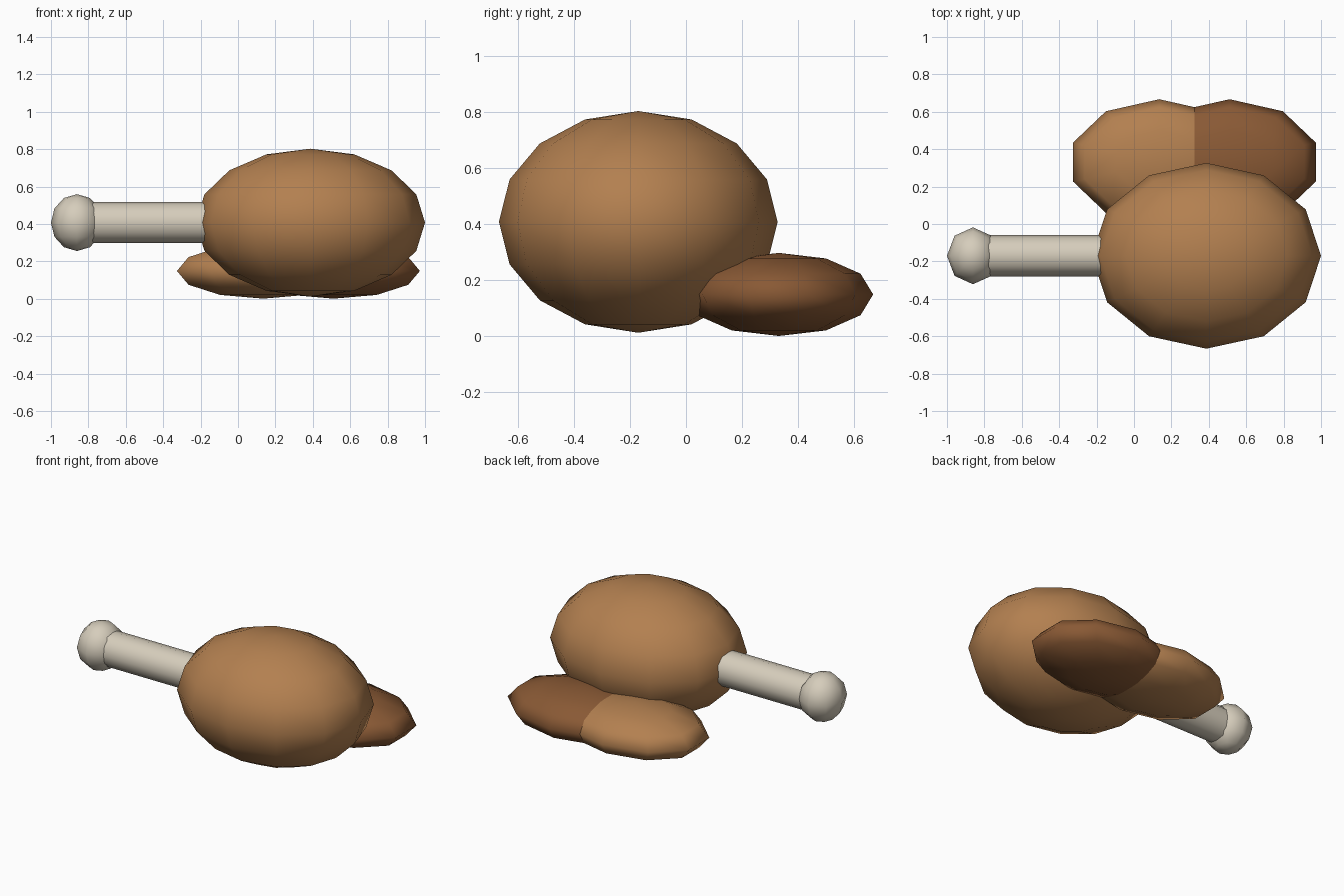
import bpy, bmesh, math
from mathutils import Matrix

if "Cube" in bpy.data.objects:
    bpy.data.objects.remove(bpy.data.objects["Cube"])


def material(name, rgb):
    m = bpy.data.materials.new(name)
    m.diffuse_color = (*rgb, 1.0)
    m.use_nodes = True
    m.node_tree.nodes["Principled BSDF"].inputs["Base Color"].default_value = m.diffuse_color
    return m


TAN = material("roast tan", (0.45, 0.215, 0.08))
BROWN = material("dark brown", (0.25, 0.10, 0.035))
BONE = material("bone white", (0.67, 0.61, 0.50))


def finish(name, bm, mat, center, scale=(1, 1, 1), flat_ends=False):
    for f in bm.faces:
        f.smooth = not (flat_ends and len(f.verts) > 4)
    if flat_ends:
        for e in bm.edges:
            e.smooth = all(f.smooth for f in e.link_faces)
    bmesh.ops.scale(bm, vec=scale, verts=bm.verts)
    bmesh.ops.translate(bm, vec=center, verts=bm.verts)
    mesh = bpy.data.meshes.new(name)
    bm.to_mesh(mesh)
    bm.free()
    mesh.materials.append(mat)
    ob = bpy.data.objects.new(name, mesh)
    bpy.context.collection.objects.link(ob)
    return ob


def ellipsoid(name, mat, center, radii, segments, rings):
    # the sphere's first meridian lies on the y axis
    bm = bmesh.new()
    bmesh.ops.create_uvsphere(bm, u_segments=segments, v_segments=rings, radius=1)
    return finish(name, bm, mat, center, radii)


# Roasted meat
ellipsoid("meat", TAN, (0.387, -0.17, 0.4075), (0.613, 0.4965, 0.395), 12, 8)

# Bone shaft running along x into the meat
bm = bmesh.new()
bmesh.ops.create_cone(bm, cap_ends=True, segments=12, radius1=0.11, radius2=0.11,
                      depth=0.90, matrix=Matrix.Rotation(math.pi / 2, 4, 'Y'))
finish("bone_shaft", bm, BONE, (-0.40, -0.17, 0.4075), flat_ends=True)

# Bone knob
ellipsoid("bone_knob", BONE, (-0.861, -0.17, 0.4075), (0.139, 0.152, 0.152), 8, 6)

# Two side pieces lying behind the meat
for name, mat, x in (("left_side_piece", TAN, 0.135), ("right_side_piece", BROWN, 0.511)):
    ellipsoid(name, mat, (x, 0.331, 0.149), (0.485, 0.336, 0.148), 10, 6)
